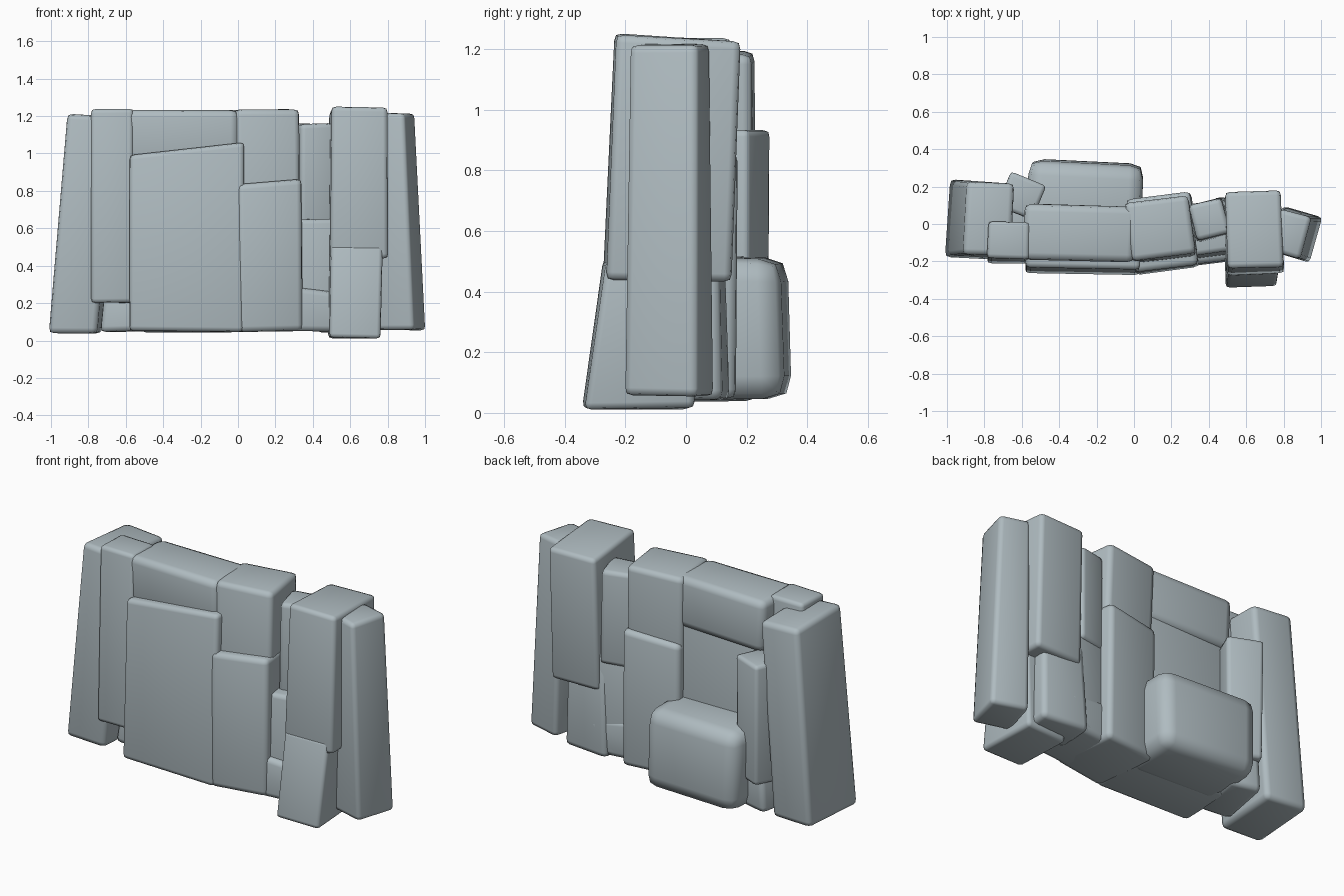
import bpy
import bmesh
import random
from math import radians
from mathutils import Matrix, Vector

random.seed(4)
if "Cube" in bpy.data.objects:
    bpy.data.objects.remove(bpy.data.objects["Cube"])

# Single stone colour
stone_grey = bpy.data.materials.new("stone_grey")
stone_grey.use_nodes = True
colour = (0.43, 0.5, 0.53, 1)
stone_grey.diffuse_color = colour
shader = next(n for n in stone_grey.node_tree.nodes if n.type == "BSDF_PRINCIPLED")
shader.inputs["Base Color"].default_value = colour
shader.inputs["Roughness"].default_value = 0.9


def stone(name, height, bottom, top, turn=0, slope=(0, 0), round_off=0.03):
    """Tapered block. bottom and top are (x min, x max, y min, y max);
    slope tilts the top face along x and y."""
    bm = bmesh.new()
    bmesh.ops.create_cube(bm, size=1)
    for v in bm.verts:
        upper = v.co.z > 0
        x0, x1, y0, y1 = top if upper else bottom
        sx, sy = v.co.x, v.co.y
        centre = Vector(((x0 + x1) / 2, (y0 + y1) / 2, 0))
        offset = Vector((sx * (x1 - x0), sy * (y1 - y0), 0))
        offset.rotate(Matrix.Rotation(radians(turn), 3, "Z"))
        v.co = centre + offset
        v.co.z = height[upper]
        if upper:
            v.co.z += sx * slope[0] + sy * slope[1]
        v.co += Vector([random.uniform(-1, 1) for _ in range(3)]) * 0.005
    # Worn edges
    bmesh.ops.bevel(bm, geom=bm.edges[:], offset=round_off, segments=2,
                    profile=0.6, affect="EDGES", clamp_overlap=True)
    bmesh.ops.recalc_face_normals(bm, faces=bm.faces[:])
    mesh = bpy.data.meshes.new(name)
    bm.to_mesh(mesh)
    bm.free()
    mesh.materials.append(stone_grey)
    mesh.shade_smooth()
    obj = bpy.data.objects.new(name, mesh)
    bpy.context.collection.objects.link(obj)


# Right end: leaning slab with a narrower column beside it
stone("right_end_slab", (0.04, 1.195), (-1, -0.74, -0.18, 0.23),
      (-0.9, -0.65, -0.165, 0.22), turn=-3, slope=(-0.02, -0.02))
stone("right_front_column", (0.2, 1.24), (-0.785, -0.565, -0.21, 0.01),
      (-0.785, -0.56, -0.185, 0.01), turn=-2, round_off=0.022)
stone("right_back_column", (0.22, 0.935), (-0.7, -0.5, 0.05, 0.25),
      (-0.7, -0.5, 0.05, 0.25), turn=-22, round_off=0.022)
stone("right_back_foot", (0.05, 0.3), (-0.71, -0.52, -0.12, 0.22),
      (-0.69, -0.52, -0.1, 0.22), turn=-10)

# Broad centre slab, lintel over it, and buttress behind
stone("centre_slab", (0.05, 1.025), (-0.575, 0.03, -0.265, 0.08),
      (-0.575, 0.035, -0.235, 0.08), turn=-1, slope=(0.06, 0), round_off=0.025)
stone("lintel", (0.93, 1.23), (-0.58, 0.01, -0.19, 0.1),
      (-0.59, 0.01, -0.2, 0.1), turn=-2, round_off=0.04)
stone("back_buttress", (0.045, 0.515), (-0.56, 0.04, -0.05, 0.335),
      (-0.575, 0.045, -0.05, 0.32), turn=-3, slope=(0, -0.01), round_off=0.075)

# Stepped stones left of centre
stone("stepped_upper", (0.5, 1.235), (-0.02, 0.315, -0.2, 0.11),
      (-0.03, 0.31, -0.18, 0.13), turn=7)
stone("stepped_lower", (0.05, 0.85), (-0.02, 0.33, -0.255, 0.15),
      (-0.02, 0.325, -0.24, 0.15), turn=7, slope=(0.03, 0))
stone("stepped_foot", (0.05, 0.28), (0.1, 0.56, -0.225, 0.11),
      (0.1, 0.56, -0.21, 0.11), turn=7, slope=(-0.05, 0))

# Recessed stones between the step and the left pillar
stone("recess_upper", (0.6, 1.16), (0.31, 0.5, -0.08, 0.12),
      (0.31, 0.49, -0.07, 0.12), turn=14, round_off=0.025)
stone("recess_lower", (0.06, 0.65), (0.27, 0.54, -0.18, 0.12),
      (0.29, 0.54, -0.15, 0.11), turn=8, round_off=0.025)
stone("recess_back_foot", (0.04, 0.6), (0.42, 0.71, -0.1, 0.13),
      (0.44, 0.7, -0.08, 0.12), turn=-5)

# Left pillar and leaning end slab; the lower front runs flush into the upper
stone("left_pillar_lower", (0.012, 0.5), (0.485, 0.755, -0.34, 0.02),
      (0.49, 0.765, -0.268, 0.03), turn=2, slope=(0, -0.02), round_off=0.022)
stone("left_pillar_upper", (0.435, 1.235), (0.49, 0.795, -0.268, 0.15),
      (0.49, 0.795, -0.235, 0.18), turn=2, slope=(0, -0.03), round_off=0.025)
stone("left_end_slab", (0.055, 1.215), (0.76, 0.975, -0.18, 0.07),
      (0.74, 0.92, -0.165, 0.06), turn=-15, round_off=0.025)
